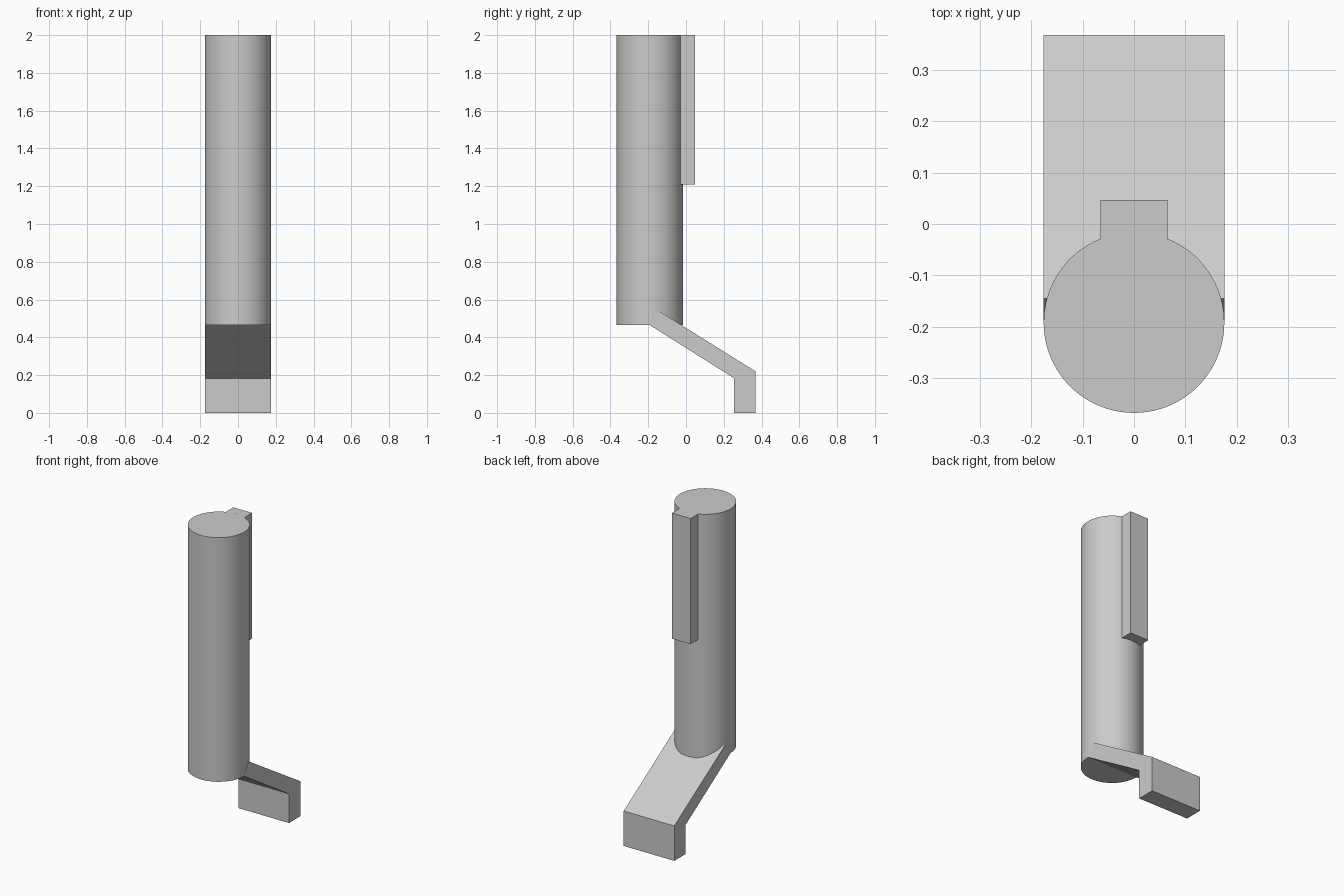
import bpy, bmesh, math
from mathutils import Vector

cube = bpy.data.objects.get("Cube")
if cube:
    bpy.data.objects.remove(cube, do_unlink=True)

RADIUS, AXIS_Y = 0.176, -0.192
SHAFT_BOTTOM, TOP = 0.465, 2.0

grey = bpy.data.materials.new("light grey")
grey.use_nodes = True
colour = (0.6, 0.6, 0.6, 1)
grey.diffuse_color = colour
grey.node_tree.nodes["Principled BSDF"].inputs["Base Color"].default_value = colour


def prism(name, profile, sweep):
    """Extrude a closed planar profile along the sweep vector."""
    bm = bmesh.new()
    face = bm.faces.new([bm.verts.new(p) for p in profile])
    result = bmesh.ops.extrude_face_region(bm, geom=[face], use_keep_orig=True)
    moved = [v for v in result["geom"] if isinstance(v, bmesh.types.BMVert)]
    bmesh.ops.translate(bm, verts=moved, vec=Vector(sweep))
    bmesh.ops.recalc_face_normals(bm, faces=bm.faces)
    mesh = bpy.data.meshes.new(name)
    bm.to_mesh(mesh)
    bm.free()
    mesh.materials.append(grey)
    obj = bpy.data.objects.new(name, mesh)
    bpy.context.collection.objects.link(obj)
    return obj


def rim(angle, z):
    return (RADIUS * math.cos(angle), AXIS_Y + RADIUS * math.sin(angle), z)


# Round shaft
SEGMENTS = 96
shaft = prism("shaft", [rim(math.tau * i / SEGMENTS, SHAFT_BOTTOM) for i in range(SEGMENTS)],
              (0, 0, TOP - SHAFT_BOTTOM))
bpy.context.view_layer.objects.active = shaft
shaft.select_set(True)
bpy.ops.object.shade_smooth_by_angle(angle=math.radians(30))

# Key on the back of the shaft, its inner side following the curve
KEY_HALF, KEY_BACK, KEY_BOTTOM = 0.065, 0.047, 1.21
half_angle = math.asin(KEY_HALF / RADIUS)
inner = [rim(math.pi / 2 + half_angle * (i / 6 - 1), KEY_BOTTOM) for i in range(13)]
prism("key", inner + [(-KEY_HALF, KEY_BACK, KEY_BOTTOM), (KEY_HALF, KEY_BACK, KEY_BOTTOM)],
      (0, 0, TOP - KEY_BOTTOM))

# Sloping arm with a downturned foot, square-cut at its upper end
side = [(0.255, 0), (0.368, 0), (0.368, 0.22), (-0.145, 0.54), (-0.192, 0.465), (0.255, 0.183)]
prism("bent_foot", [(-RADIUS, y, z) for y, z in side], (2 * RADIUS, 0, 0))
